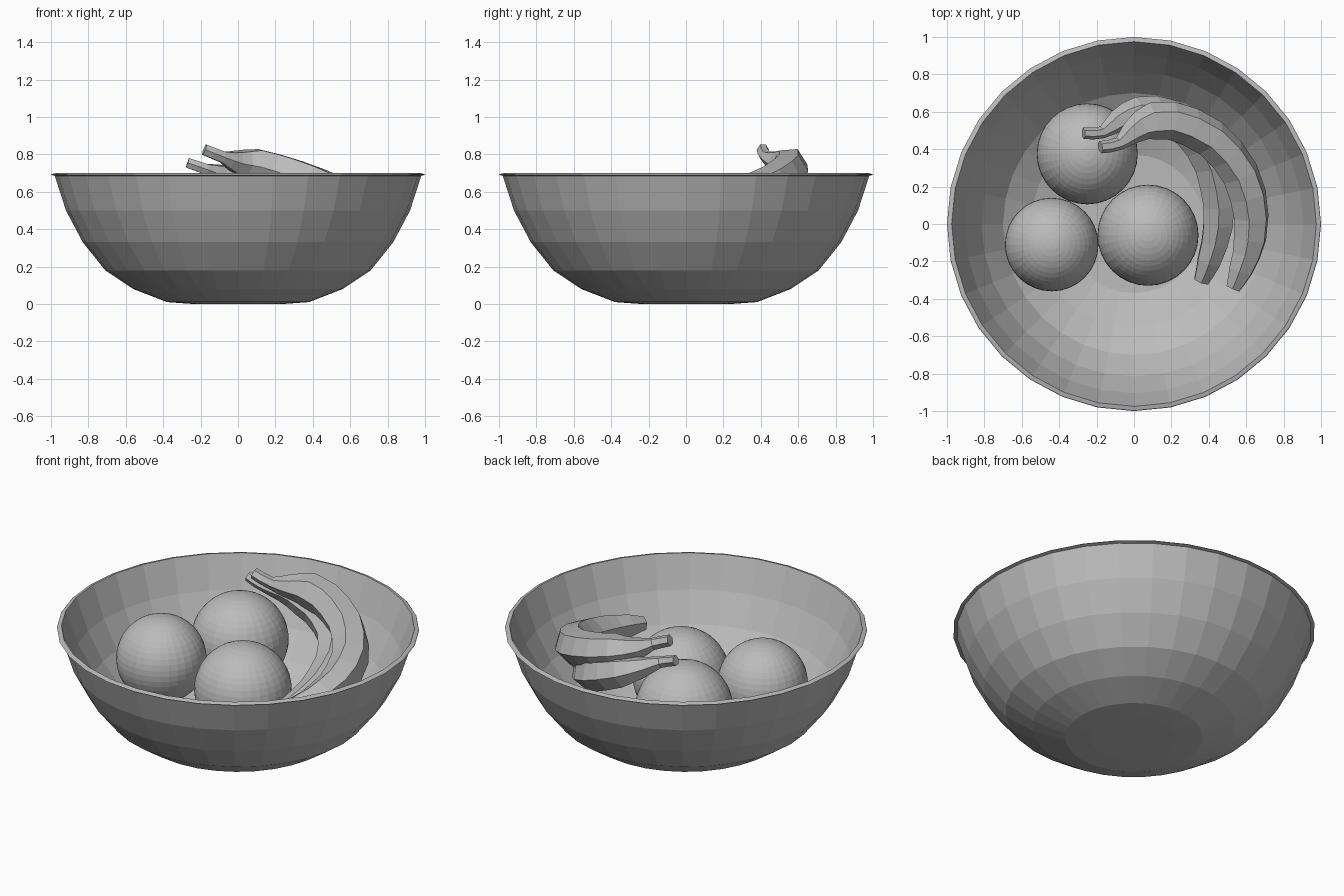
import bpy
import bmesh
import math

cube = bpy.data.objects.get("Cube")
if cube:
    bpy.data.objects.remove(cube, do_unlink=True)

# One plain grey for everything
grey = bpy.data.materials.new("plain_grey")
grey.use_nodes = True
colour = (0.5, 0.5, 0.5, 1)
grey.diffuse_color = colour
grey.node_tree.nodes["Principled BSDF"].inputs["Base Color"].default_value = colour


def add_mesh(name, mesh):
    mesh.materials.clear()
    mesh.materials.append(grey)
    obj = bpy.data.objects.new(name, mesh)
    bpy.context.collection.objects.link(obj)
    return obj


def lathe(name, profile, sides):
    """Spin a closed (radius, height) profile around z."""
    bm = bmesh.new()
    verts = [bm.verts.new((r, 0, z)) for r, z in profile]
    edges = [bm.edges.new(pair) for pair in zip(verts, verts[1:])]
    bmesh.ops.spin(bm, geom=verts + edges, cent=(0, 0, 0), axis=(0, 0, 1),
                   angle=math.tau, steps=sides, use_duplicate=False)
    bmesh.ops.remove_doubles(bm, verts=bm.verts, dist=0.0005)
    bmesh.ops.recalc_face_normals(bm, faces=bm.faces)
    mesh = bpy.data.meshes.new(name)
    bm.to_mesh(mesh)
    bm.free()
    return add_mesh(name, mesh)


def ball(name, centre, radius):
    bm = bmesh.new()
    bmesh.ops.create_uvsphere(bm, u_segments=32, v_segments=24, radius=radius)
    mesh = bpy.data.meshes.new(name)
    bm.to_mesh(mesh)
    bm.free()
    add_mesh(name, mesh).location = centre


def banana(name, path):
    """Sweep a six-sided section along (x, y, z, radius) points."""
    curve = bpy.data.curves.new(name + "_path", "CURVE")
    curve.dimensions = "3D"
    curve.bevel_depth = 1
    curve.bevel_resolution = 1
    curve.resolution_u = 2
    curve.use_fill_caps = True
    spline = curve.splines.new("BEZIER")
    spline.bezier_points.add(len(path) - 1)
    for point, (x, y, z, r) in zip(spline.bezier_points, path):
        point.co = (x, y, z)
        point.radius = r
        point.handle_left_type = point.handle_right_type = "AUTO"
    sweep = bpy.data.objects.new(name + "_path", curve)
    bpy.context.collection.objects.link(sweep)
    bpy.context.view_layer.update()
    mesh = bpy.data.meshes.new_from_object(
        sweep.evaluated_get(bpy.context.evaluated_depsgraph_get()))
    bpy.data.objects.remove(sweep, do_unlink=True)
    for face in mesh.polygons:
        face.use_smooth = False
        face.material_index = 0
    add_mesh(name, mesh)


# Bowl: outer wall, thin lip, inner wall
outer = [(0, 0), (0.24, 0), (0.38, 0.01), (0.56, 0.08), (0.71, 0.18),
         (0.83, 0.33), (0.92, 0.5), (0.98, 0.685)]
lip = [(1, 0.69), (0.995, 0.695), (0.975, 0.7)]
inner = [(0.905, 0.51), (0.815, 0.34), (0.7, 0.195), (0.55, 0.1),
         (0.37, 0.035), (0, 0.025)]
lathe("bowl", outer + lip + inner, 32)

# Round fruit
ball("back_fruit", (-0.25, 0.375, 0.42), 0.27)
ball("right_fruit", (-0.44, -0.11, 0.437), 0.25)
ball("middle_fruit", (0.075, -0.06, 0.367), 0.27)

# Bananas, from stem to tip
banana("upper_banana", [
    (-0.18, 0.41, 0.825, 0.033), (-0.08, 0.43, 0.785, 0.035),
    (-0.01, 0.49, 0.76, 0.065), (0.1, 0.55, 0.74, 0.1),
    (0.3, 0.52, 0.68, 0.105), (0.5, 0.37, 0.6, 0.105),
    (0.61, 0.15, 0.53, 0.105), (0.62, -0.08, 0.48, 0.095),
    (0.57, -0.25, 0.46, 0.07), (0.53, -0.345, 0.45, 0.042)])
banana("lower_banana", [
    (-0.27, 0.485, 0.755, 0.03), (-0.17, 0.49, 0.72, 0.033),
    (-0.09, 0.55, 0.69, 0.06), (0.02, 0.59, 0.65, 0.09),
    (0.2, 0.565, 0.58, 0.1), (0.36, 0.42, 0.5, 0.1),
    (0.44, 0.2, 0.43, 0.098), (0.45, 0, 0.38, 0.09),
    (0.4, -0.2, 0.33, 0.07), (0.36, -0.305, 0.3, 0.045)])
